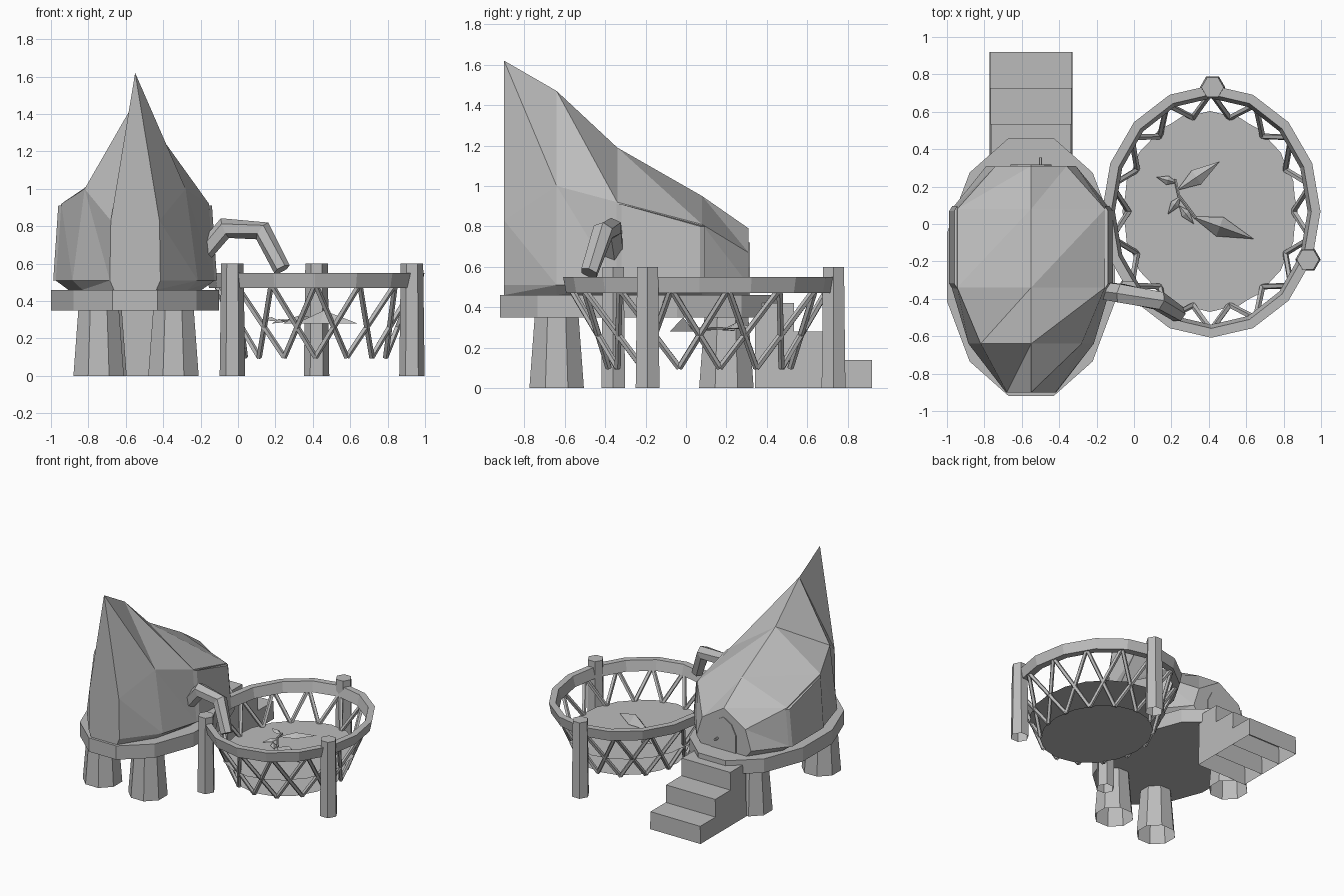
import bpy, bmesh, math
from mathutils import Vector

if "Cube" in bpy.data.objects:
    bpy.data.objects.remove(bpy.data.objects["Cube"])

grey = bpy.data.materials.new("plain grey")
grey.use_nodes = True
grey.diffuse_color = (0.5, 0.5, 0.5, 1)
grey.node_tree.nodes["Principled BSDF"].inputs["Base Color"].default_value = (0.5, 0.5, 0.5, 1)


def make(name, verts, faces):
    mesh = bpy.data.meshes.new(name)
    mesh.from_pydata([tuple(v) for v in verts], [], faces)
    bm = bmesh.new()
    bm.from_mesh(mesh)
    bmesh.ops.recalc_face_normals(bm, faces=bm.faces)
    bm.to_mesh(mesh)
    bm.free()
    mesh.materials.append(grey)
    obj = bpy.data.objects.new(name, mesh)
    bpy.context.collection.objects.link(obj)
    return obj


def ring(cx, cy, z, rx, ry, n, turn=0.0, wave=0.0):
    pts = []
    for i in range(n):
        a = 2 * math.pi * (i + turn) / n
        k = 1 - wave * (i % 2)
        pts.append((cx + rx * k * math.cos(a), cy + ry * k * math.sin(a), z))
    return pts


def loft(name, rings, start_cap=True, end_cap=True, closed=False):
    n = len(rings[0])
    verts = [p for r in rings for p in r]
    faces = []
    for k in range(len(rings) if closed else len(rings) - 1):
        a, b = k * n, (k + 1) % len(rings) * n
        faces += [(a + i, a + (i + 1) % n, b + (i + 1) % n, b + i) for i in range(n)]
    if start_cap and not closed:
        faces.append(tuple(range(n)))
    if end_cap and not closed:
        faces.append(tuple(range(len(verts) - n, len(verts))))
    return make(name, verts, faces)


def tube(name, path, radii, n=6):
    # Sweep a polygon along a path, mitring the bends
    path = [Vector(p) for p in path]
    rings = []
    for i, p in enumerate(path):
        d = (path[min(i + 1, len(path) - 1)] - path[max(i - 1, 0)]).normalized()
        side = d.cross(Vector((0, 1, 0.01))).normalized()
        up = side.cross(d)
        rings.append([p + radii[i] * (math.cos(t) * side + math.sin(t) * up)
                      for t in (2 * math.pi * j / n for j in range(n))])
    return loft(name, rings)


HX = -0.55  # middle of the house

# Platform on three hollow legs
loft("platform", [ring(HX, -0.23, z, 0.465, 0.714, 12, 0.5) for z in (0.35, 0.46)])
for x, y in ((-0.745, -0.64), (-0.345, -0.64), (-0.73, 0.2)):
    loft("platform_leg", [ring(x, y, z, r, r, 8, 0.5) for z, r in ((0, 0.146), (0.36, 0.117))],
         start_cap=False)

# Steps: three hollow blocks, open underneath
for k in range(3):
    back, front, top = 0.727 - 0.193 * k, 0.92 - 0.193 * k, 0.14 * (k + 1)
    rings = []
    for z in (0, top):
        w = 0.222 - 0.02 * z
        rings.append([(HX - w, back, z), (HX + w, back, z), (HX + w, front, z), (HX - w, front, z)])
    loft("step", rings, start_cap=False)

# House shell: station y, ridge height, side half width and height, low half width
stations = [(-0.9, 1.62, 0.13, 0.83, 0.135),
            (-0.64, 1.47, 0.27, 1.0, 0.335),
            (-0.34, 1.19, 0.395, 0.92, 0.425),
            (0.08, 0.95, 0.395, 0.81, 0.425),
            (0.31, 0.79, 0.19, 0.67, 0.24)]
verts = []
for y, top, half, side, low in stations:
    right = [(low * 0.84, 0.46), (low, 0.51), (half, side)]
    verts += [(HX - w, y, z) for w, z in right] + [(HX, y, top)]
    verts += [(HX + w, y, z) for w, z in reversed(right)]
faces = [tuple(range(7)), tuple(range(28, 35))]
for k in range(4):
    for j in range(6):
        a, b = k * 7 + j, k * 7 + j + 7
        if j in (0, 5):
            faces += [(a, a + 1, b), (a + 1, b + 1, b)]
        else:
            faces += [(a, a + 1, b + 1), (a, b + 1, b)]
make("house_shell", verts, faces)

# Raised panels with bevelled ends on both flanks
for s in (-1, 1):
    rings = []
    for out, trim in ((0.0, 0.0), (0.016, 0.025)):
        y0, y1 = -0.345 + trim, 0.095 - trim
        rings.append([(HX + s * (w + out), y, z) for w, y, z in
                      ((0.422, y0, 0.51), (0.422, y1, 0.51), (0.395, y1, 0.80), (0.395, y0, 0.91))])
    loft("flank_panel", rings)

# Arched door with a knob
arch = [(-0.11, 0.46), (0.11, 0.46), (0.11, 0.6), (0.07, 0.68), (0, 0.72), (-0.07, 0.68), (-0.11, 0.6)]
loft("door", [[(HX + x, y, z) for x, z in arch] for y in (0.305, 0.317)])
tube("door_knob", [(-0.5, 0.31, 0.54), (-0.5, 0.355, 0.54)], [0.009, 0.009])

# Spout reaching over the basket
tube("spout", [(-0.2, -0.35, 0.64), (-0.07, -0.37, 0.79), (0.13, -0.41, 0.775), (0.235, -0.48, 0.57)],
     [0.05, 0.057, 0.055, 0.046])

# Basket rim
BX, BY = 0.413, 0.067
profile = [(0.568, 0.66, 0.47), (0.584, 0.675, 0.55), (0.535, 0.625, 0.55), (0.515, 0.605, 0.47)]
loft("basket_rim", [ring(BX, BY, z, rx, ry, 16) for rx, ry, z in profile], closed=True)

# Crossing basket rods
RODS = 14
for i in range(RODS):
    for lean in (-1, 1):
        a = 2 * math.pi * (i + 0.5) / RODS
        b = a + lean * 2 * math.pi / RODS
        tube("basket_rod", [(BX + 0.545 * math.cos(a), BY + 0.635 * math.sin(a), 0.49),
                            (BX + 0.385 * math.cos(b), BY + 0.45 * math.sin(b), 0.1)], [0.016, 0.016], 5)

# Flat sheets inside the rods: a plain floor and a rippled water surface
make("basket_floor", ring(BX, BY, 0.105, 0.385, 0.45, 16), [tuple(range(16))])
make("water_surface", ring(BX - 0.007, BY, 0.27, 0.468, 0.537, 40, 0, 0.02), [tuple(range(40))])

# Hollow basket posts
for x, y in ((-0.03, -0.36), (0.93, -0.19), (0.42, 0.73)):
    loft("basket_post", [ring(x, y, z, r, r, 6) for z, r in ((0, 0.068), (0.6, 0.06))], start_cap=False)


def leaf(name, base, tip, width, rise):
    # Pointed leaf with a raised midrib
    base, tip = Vector(base), Vector(tip)
    side = (tip - base).cross(Vector((0, 0, 1))).normalized() * width
    mid = base.lerp(tip, 0.45)
    make(name, [base, mid + side, tip, mid - side, mid + Vector((0, 0, rise))],
         [(0, 1, 4), (1, 2, 4), (2, 3, 4), (3, 0, 4), (0, 3, 2, 1)])


# Sprig lying on the water
leaf("large_leaf", (0.31, 0.04, 0.28), (0.64, -0.08, 0.28), 0.055, 0.07)
leaf("long_leaf", (0.23, 0.18, 0.29), (0.46, 0.335, 0.3), 0.045, 0.03)
leaf("small_leaf", (0.23, 0.22, 0.29), (0.12, 0.25, 0.3), 0.025, 0.02)
leaf("small_leaf", (0.25, 0.15, 0.29), (0.18, 0.05, 0.28), 0.025, 0.02)
leaf("small_leaf", (0.24, 0.1, 0.28), (0.32, 0.0, 0.28), 0.025, 0.02)
tube("sprig_stem", [(0.22, 0.24, 0.29), (0.24, 0.15, 0.295), (0.33, 0.03, 0.29)], [0.008, 0.008, 0.008], 5)
